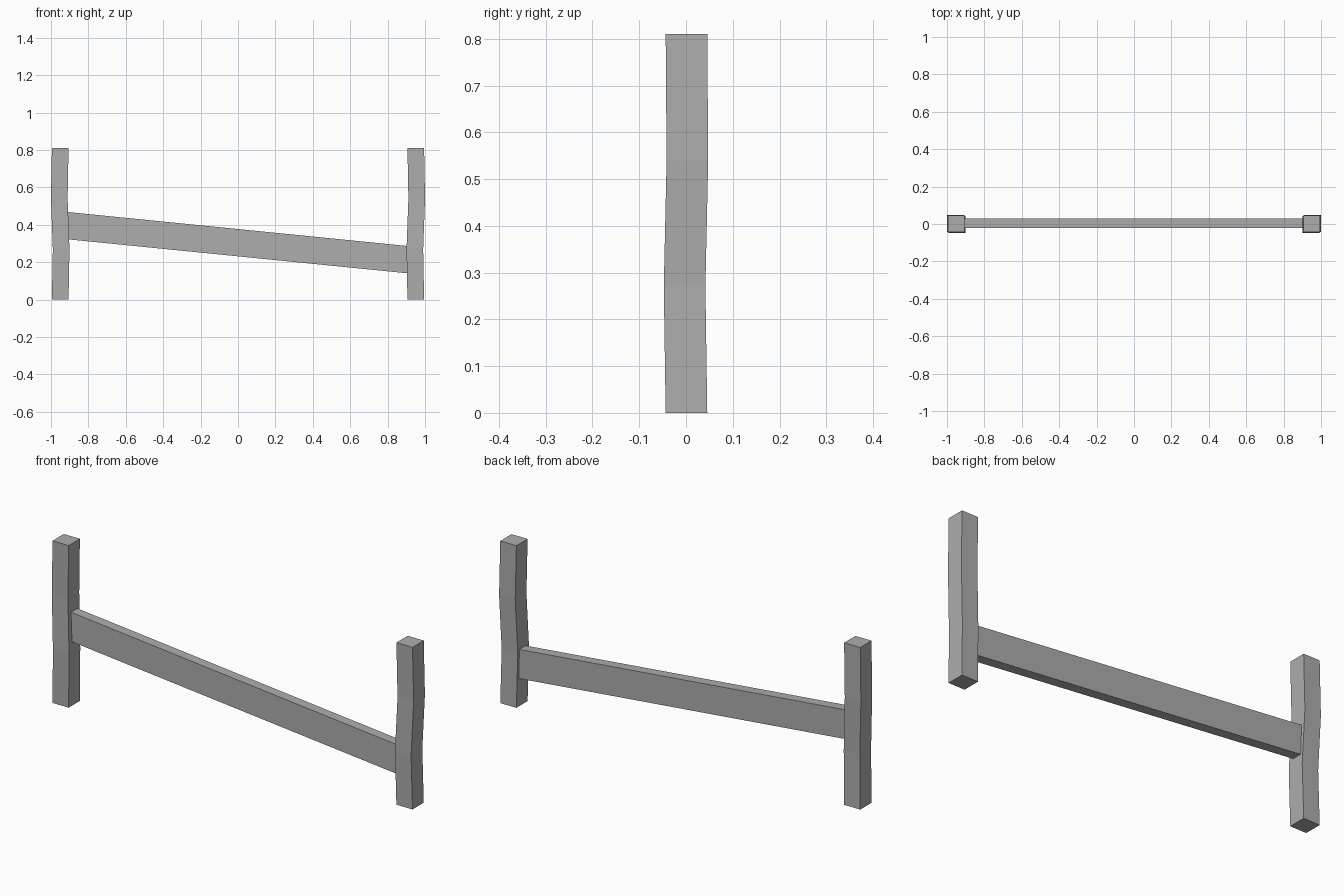
import bpy, bmesh

if "Cube" in bpy.data.objects:
    bpy.data.objects.remove(bpy.data.objects["Cube"])

grey = bpy.data.materials.new("plain grey")
grey.use_nodes = True
grey.diffuse_color = (0.42, 0.42, 0.42, 1)
grey.node_tree.nodes["Principled BSDF"].inputs["Base Color"].default_value = grey.diffuse_color


def loft(name, rings):
    """Join rings of four corners into one closed beam."""
    bm = bmesh.new()
    loops = [[bm.verts.new(p) for p in ring] for ring in rings]
    for a, b in zip(loops, loops[1:]):
        for i in range(4):
            j = (i + 1) % 4
            bm.faces.new((a[i], a[j], b[j], b[i]))
    bm.faces.new(loops[0])
    bm.faces.new(loops[-1])
    bmesh.ops.recalc_face_normals(bm, faces=bm.faces)
    mesh = bpy.data.meshes.new(name)
    bm.to_mesh(mesh)
    bm.free()
    mesh.materials.append(grey)
    obj = bpy.data.objects.new(name, mesh)
    bpy.context.collection.objects.link(obj)


# Slightly crooked posts, mirrored: centre x, centre y, height of each section
half = 0.0445
sections = [(0.9505, 0.001, 0), (0.9455, -0.003, 0.27),
            (0.9555, 0.003, 0.54), (0.9505, 0.001, 0.81)]
corners = [(-half, -half), (half, -half), (half, half), (-half, half)]
for name, side in (("left_post", 1), ("right_post", -1)):
    loft(name, [[(side * (x + dx), y + dy, z) for dx, dy in corners]
                for x, y, z in sections])

# Sloping rail between the posts, ends set just inside them
rail_ends = [(-0.91, 0.395), (0.91, 0.213)]
loft("sloping_rail", [[(x, -0.021, z - 0.073), (x, 0.029, z - 0.073),
                       (x, 0.029, z + 0.073), (x, -0.021, z + 0.073)]
                      for x, z in rail_ends])
